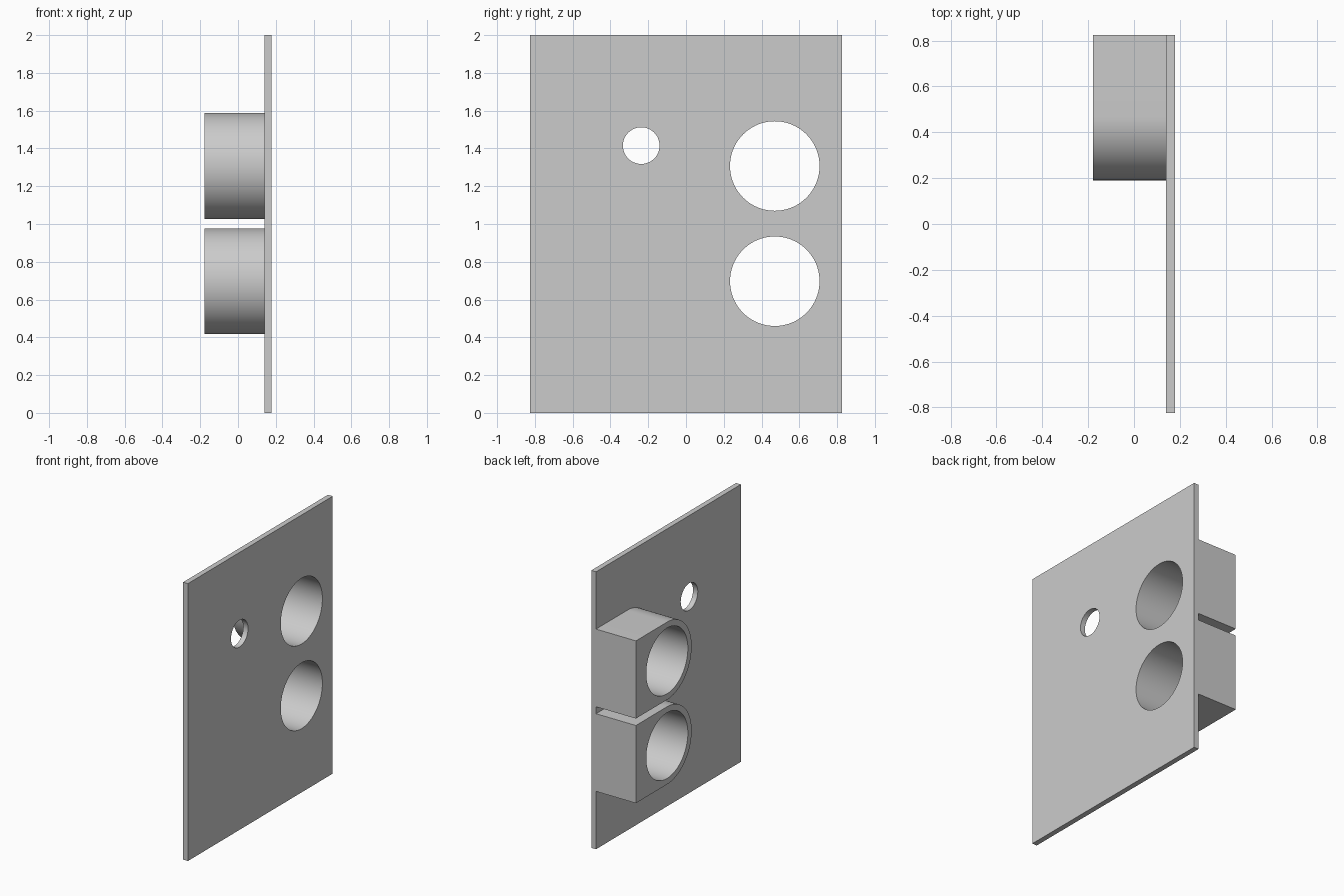
import bpy, bmesh
from math import sin, cos, pi, radians

cube = bpy.data.objects.get("Cube")
if cube:
    bpy.data.objects.remove(cube, do_unlink=True)

grey = bpy.data.materials.new("light grey")
grey.use_nodes = True
grey.diffuse_color = (0.6, 0.6, 0.6, 1)
grey.node_tree.nodes["Principled BSDF"].inputs["Base Color"].default_value = (0.6, 0.6, 0.6, 1)

SEGMENTS = 96
EDGE_Y = 0.825       # half the plate width
FACE_X = 0.14        # inner face of the plate
HOLE_Y, HOLE_R = 0.47, 0.237
HOUSING_R = 0.28


def arc(y, z, r, start=0, sweep=2 * pi, n=SEGMENTS, closed=True):
    """Points along an arc in the YZ plane."""
    count = n if closed else n + 1
    return [(y + r * cos(start + sweep * i / n), z + r * sin(start + sweep * i / n))
            for i in range(count)]


def slab(name, loops, x0, x1):
    """Fill an outline with holes and extrude it along X."""
    bm = bmesh.new()
    for loop in loops:
        verts = [bm.verts.new((x0, y, z)) for y, z in loop]
        for a, b in zip(verts, verts[1:] + verts[:1]):
            bm.edges.new((a, b))
    bmesh.ops.triangle_fill(bm, edges=bm.edges[:], use_beauty=True, normal=(1, 0, 0))
    result = bmesh.ops.extrude_face_region(bm, geom=bm.faces[:], use_keep_orig=True)
    moved = [v for v in result["geom"] if isinstance(v, bmesh.types.BMVert)]
    bmesh.ops.translate(bm, verts=moved, vec=(x1 - x0, 0, 0))
    bmesh.ops.recalc_face_normals(bm, faces=bm.faces[:])
    mesh = bpy.data.meshes.new(name)
    bm.to_mesh(mesh)
    bm.free()
    mesh.materials.append(grey)
    obj = bpy.data.objects.new(name, mesh)
    bpy.context.collection.objects.link(obj)
    bpy.ops.object.select_all(action="DESELECT")
    obj.select_set(True)
    bpy.context.view_layer.objects.active = obj
    bpy.ops.object.shade_smooth_by_angle(angle=radians(30))
    return obj


# Panel with two large bores and a small hole
heights = {"upper": 1.307, "lower": 0.697}
panel = [(-EDGE_Y, 0), (EDGE_Y, 0), (EDGE_Y, 2), (-EDGE_Y, 2)]
bores = {key: arc(HOLE_Y, z, HOLE_R) for key, z in heights.items()}
small_hole = arc(-0.237, 1.415, 0.097)
slab("panel", [panel, small_hole, *bores.values()], FACE_X, 0.178)

# Housings: round on the inner side, square at the panel edge
for key, z in heights.items():
    outline = arc(HOLE_Y, z, HOUSING_R, pi / 2, pi, SEGMENTS // 2, closed=False)
    outline += [(EDGE_Y, z - HOUSING_R), (EDGE_Y, z + HOUSING_R)]
    slab(key + "_housing", [outline, bores[key]], -0.178, FACE_X)
